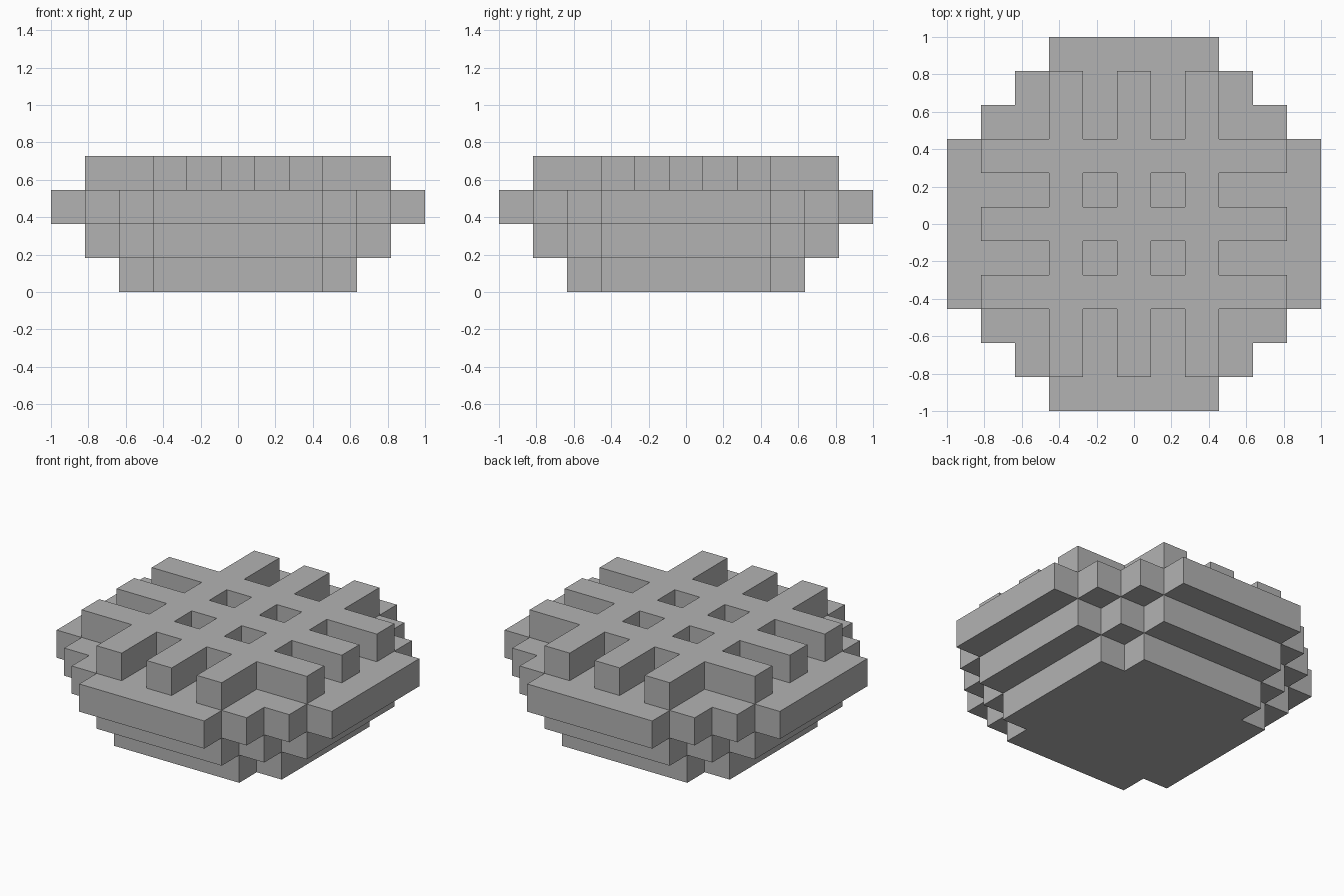
import bpy
import bmesh
import math

# Remove the default cube
cube = bpy.data.objects.get("Cube")
if cube:
    bpy.data.objects.remove(cube, do_unlink=True)

UNIT = 2 / 11  # one block of the grid

stone = bpy.data.materials.new("mid grey")
stone.use_nodes = True
grey = (0.45, 0.45, 0.45, 1)
stone.diffuse_color = grey
stone.node_tree.nodes["Principled BSDF"].inputs["Base Color"].default_value = grey


def slab(name, level, reach, rule):
    """One block-thick layer made of every grid cell that passes the rule."""
    bm = bmesh.new()
    for i in range(-reach, reach + 1):
        for j in range(-reach, reach + 1):
            if rule(i, j):
                corners = [(-.5, -.5), (.5, -.5), (.5, .5), (-.5, .5)]
                bm.faces.new([bm.verts.new(((i + a) * UNIT, (j + b) * UNIT, 0))
                              for a, b in corners])
    bmesh.ops.remove_doubles(bm, verts=bm.verts, dist=0.001)
    bmesh.ops.dissolve_limit(bm, angle_limit=math.radians(1),
                             verts=bm.verts, edges=bm.edges)
    mesh = bpy.data.meshes.new(name)
    bm.to_mesh(mesh)
    bm.free()
    mesh.materials.append(stone)
    obj = bpy.data.objects.new(name, mesh)
    obj.location.z = level * UNIT
    bpy.context.collection.objects.link(obj)
    thick = obj.modifiers.new("thickness", 'SOLIDIFY')
    thick.thickness = UNIT
    thick.offset = 1
    return obj


# Stepped round tiers, each one block wider than the one below
for level, name in enumerate(["bottom_tier", "middle_tier", "rim_tier"]):
    reach = level + 3
    slab(name, level, reach, lambda i, j: abs(i) + abs(j) <= reach + 2)

# Crossed bars on top: three each way
bars = (-2, 0, 2)
slab("top_lattice", 3, 4, lambda i, j: i in bars or j in bars)
